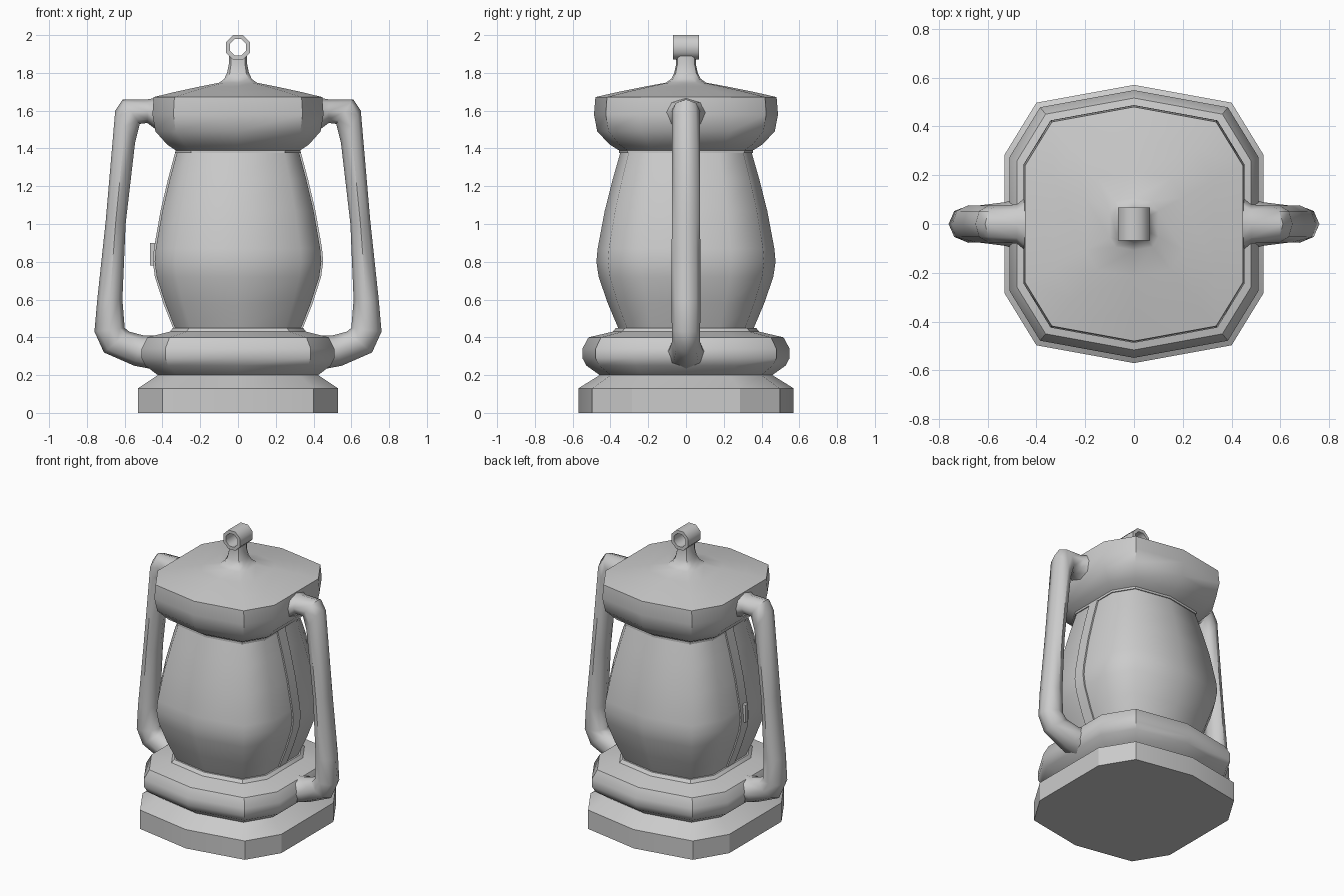
import bpy, bmesh
from math import sin, cos, pi, radians
from mathutils import Vector

if "Cube" in bpy.data.objects:
    bpy.data.objects.remove(bpy.data.objects["Cube"])

# Ten-sided plan of the lantern, as a unit-scale outline
PLAN = [(0, -.57), (.4, -.497), (.53, -.285), (.53, .285), (.4, .497),
        (0, .57), (-.4, .497), (-.53, .285), (-.53, -.285), (-.4, -.497)]


def loft(name, rings, angle, loop=False):
    """Skin a list of equal-length point rings; cap the ends unless looped."""
    bm = bmesh.new()
    vs = [[bm.verts.new(p) for p in r] for r in rings]
    n = len(vs[0])
    pairs = list(zip(vs, vs[1:] + vs[:1])) if loop else list(zip(vs, vs[1:]))
    for a, b in pairs:
        for i in range(n):
            j = (i + 1) % n
            bm.faces.new((a[i], a[j], b[j], b[i]))
    if not loop:
        bm.faces.new(vs[0])
        bm.faces.new(vs[-1])
    bmesh.ops.recalc_face_normals(bm, faces=bm.faces)
    me = bpy.data.meshes.new(name)
    bm.to_mesh(me)
    bm.free()
    ob = bpy.data.objects.new(name, me)
    bpy.context.collection.objects.link(ob)
    bpy.ops.object.select_all(action='DESELECT')
    ob.select_set(True)
    bpy.context.view_layer.objects.active = ob
    bpy.ops.object.shade_smooth_by_angle(angle=radians(angle))
    return ob


def body(name, profile, angle=30):
    """Loft the plan through (half width in x, z) profile points."""
    return loft(name, [[(x * w / .53, y * w / .53, z) for x, y in PLAN]
                       for w, z in profile], angle)


# Base foot and bulging fuel tank
body("base", [(.53, 0), (.53, .13), (.425, .20), (.49, .25), (.51, .29),
              (.51, .34), (.48, .40), (.36, .43), (.345, .45)])

# Glass globe
GLASS = [(.33, .44), (.385, .58), (.43, .72), (.441, .80), (.435, .87),
         (.40, 1.07), (.36, 1.24), (.32, 1.39)]
body("glass_globe", GLASS, 60)

# Top cap with sloped roof and flared neck
body("cap", [(.33, 1.375), (.33, 1.39), (.375, 1.42), (.437, 1.49), (.453, 1.58),
             (.446, 1.672), (.33, 1.70), (.20, 1.728), (.10, 1.748),
             (.073, 1.768), (.058, 1.80), (.048, 1.85), (.048, 1.89)], 35)

# Hanging ring on top, octagonal with its hole along y
ring = []
for i in range(8):
    a = 2 * pi * (i + .5) / 8
    ring.append([(r * cos(a), y, 1.935 + r * sin(a))
                 for r, y in ((.07, -.068), (.07, .068), (.047, .068), (.047, -.068))])
loft("hanging_ring", ring, 50, loop=True)

# Side arms: inner point (x, z), outer point (x, z), half depth in y
ARM = [(.42, 1.49, .42, 1.67, .13), (.48, 1.535, .48, 1.66, .08),
       (.52, 1.53, .61, 1.66, .075), (.545, 1.43, .65, 1.60, .075),
       (.595, 1.0, .70, 1.02, .075), (.612, .60, .745, .60, .077),
       (.60, .45, .76, .43, .075), (.575, .43, .71, .32, .075),
       (.50, .41, .55, .25, .09), (.42, .41, .42, .225, .13)]
for s, side in ((1, "right"), (-1, "left")):
    rings = []
    for xi, zi, xo, zo, h in ARM:
        c = Vector(((xi + xo) / 2, 0, (zi + zo) / 2))
        d = Vector(((xo - xi) / 2, 0, (zo - zi) / 2))
        pts = []
        for k in range(8):
            a = 2 * pi * k / 8
            p = c + d * cos(a) + Vector((0, h * sin(a), 0))
            pts.append((p.x * s, p.y, p.z))
        rings.append(pts)
    loft(side + "_arm", rings, 50)

    # Thin vertical frame strip over the glass on each side
    loft(side + "_strip",
         [[(s * (w - .02), -.04, z), (s * (w + .01), -.04, z),
           (s * (w + .01), .04, z), (s * (w - .02), .04, z)] for w, z in GLASS], 40)

# Small latch on the left strip
loft("latch", [[(x, y, z) for x, y in ((-.44, -.015), (-.465, -.015),
                                       (-.465, .015), (-.44, .015))]
               for z in (.78, .90)], 30)
